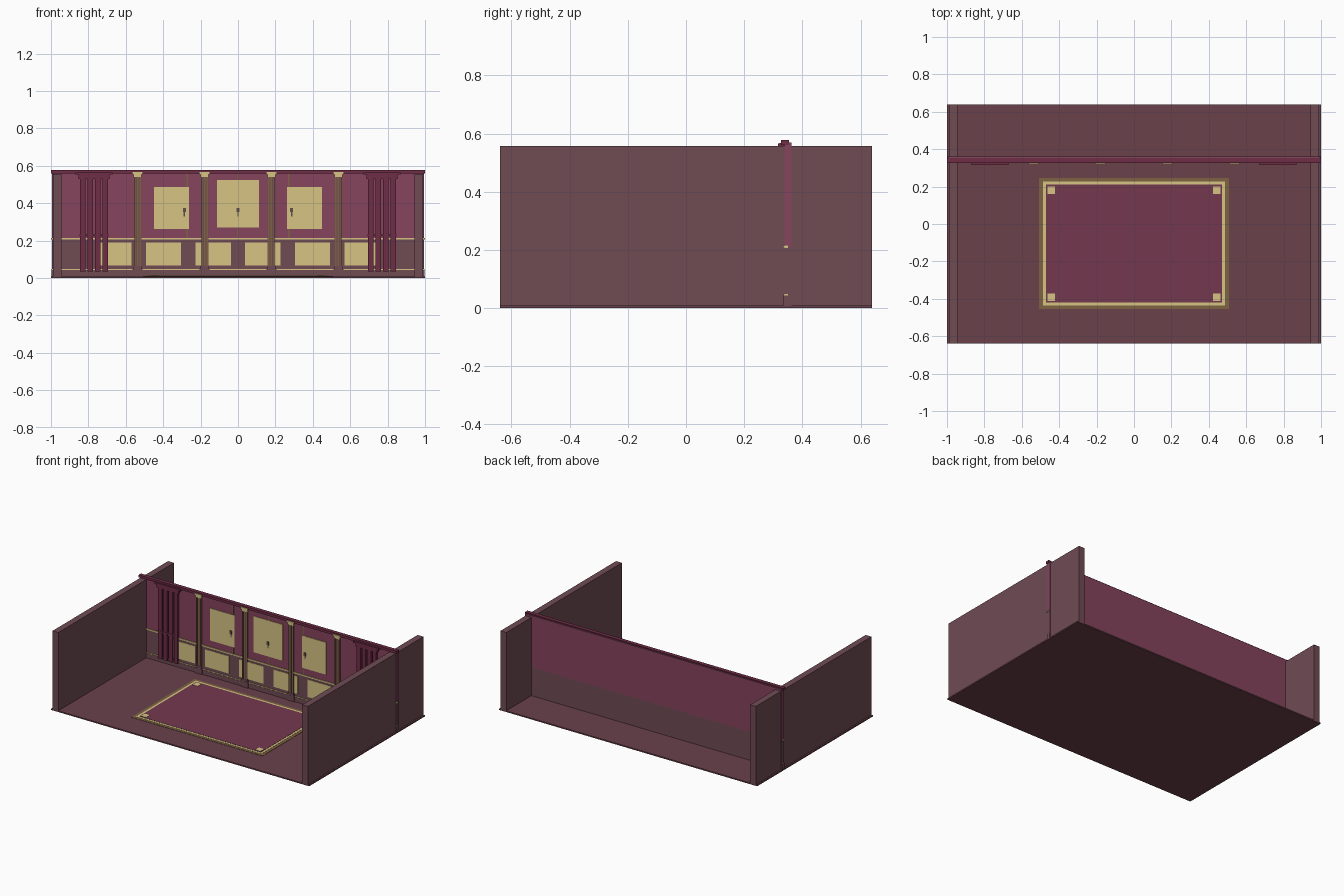
import bpy, bmesh


def lin(c):
    c /= 255
    return c / 12.92 if c <= 0.04045 else ((c + 0.055) / 1.055) ** 2.4


def mat(name, r, g, b):
    m = bpy.data.materials.new(name)
    m.diffuse_color = (lin(r), lin(g), lin(b), 1)
    return m


STONE = mat("stone", 112, 75, 84)
FLOOR = mat("floor_wood", 106, 65, 75)
PLUM = mat("plum_wall", 134, 68, 93)
CRIMSON = mat("crimson_cloth", 112, 45, 70)
RUG = mat("rug_red", 116, 56, 78)
GOLD = mat("gold", 214, 196, 132)
OLIVE = mat("dull_gold", 125, 98, 66)
DARK = mat("dark_metal", 95, 80, 70)


def boxes(name, material, *extents):
    """One object from boxes given as (x0, x1, y0, y1, z0, z1)."""
    bm = bmesh.new()
    for x0, x1, y0, y1, z0, z1 in extents:
        vs = bmesh.ops.create_cube(bm, size=1)["verts"]
        for v in vs:
            v.co = (x1 if v.co.x > 0 else x0, y1 if v.co.y > 0 else y0,
                    z1 if v.co.z > 0 else z0)
    me = bpy.data.meshes.new(name)
    bm.to_mesh(me)
    bm.free()
    me.materials.append(material)
    ob = bpy.data.objects.new(name, me)
    bpy.context.collection.objects.link(ob)
    return ob


# floor and side walls
boxes("floor", FLOOR, (-1, 1, -0.64, 0.64, 0, 0.009))
for side, s in (("left", -1), ("right", 1)):
    a, b = sorted((s * 0.945, s * 0.99))
    boxes(side + "_side_wall", STONE, (a, b, -0.64, 0.64, 0.005, 0.557))

# back wall: wainscot, upper wall and horizontal trims
boxes("wainscot", STONE, (-0.995, 0.995, 0.338, 0.362, 0.005, 0.208))
boxes("upper_wall", PLUM, (-0.995, 0.995, 0.338, 0.362, 0.208, 0.57))
boxes("baseboard", STONE, (-0.997, 0.997, 0.333, 0.361, 0.005, 0.043))
boxes("baseboard_bead", GOLD, (-0.996, 0.996, 0.3345, 0.35, 0.043, 0.048))
boxes("chair_rail", GOLD, (-1, 1, 0.333, 0.35, 0.206, 0.215))
boxes("crown_moulding", CRIMSON, (-1, 1, 0.327, 0.354, 0.56, 0.577))

# wainscot panels
for i in range(6):
    x = (i - 2.5) * 0.2655
    boxes("wainscot_panel", GOLD, (x - 0.094, x + 0.094, 0.335, 0.345, 0.068, 0.19))

# upper panels with seam strips and small handles
for cx, hw, z0, z1, hx in ((-0.356, 0.094, 0.262, 0.488, -0.287),
                           (0, 0.112, 0.27, 0.523, 0),
                           (0.356, 0.094, 0.262, 0.488, 0.287)):
    boxes("upper_panel", GOLD, (cx - hw, cx + hw, 0.334, 0.345, z0, z1))
    sx = hx * 0.95
    boxes("seam_strip", OLIVE, (sx - 0.004, sx + 0.004, 0.336, 0.345, 0.215, 0.56))
    boxes("panel_handle", DARK,
          (hx - 0.008, hx + 0.008, 0.328, 0.335, 0.352, 0.374),
          (hx - 0.004, hx + 0.004, 0.33, 0.335, 0.33, 0.352))

# fluted pilasters
for x in (-0.537, -0.179, 0.179, 0.537):
    boxes("pilaster_base", STONE, (x - 0.027, x + 0.027, 0.327, 0.34, 0.009, 0.048),
          (x - 0.023, x + 0.023, 0.328, 0.34, 0.048, 0.062))
    boxes("pilaster_shaft", STONE, (x - 0.02, x + 0.02, 0.33, 0.34, 0.06, 0.545))
    boxes("pilaster_flutes", OLIVE, *[(x + d - 0.004, x + d + 0.004, 0.3275, 0.332, 0.065, 0.54)
                                      for d in (-0.014, 0, 0.014)])
    boxes("pilaster_capital", GOLD, (x - 0.027, x + 0.027, 0.322, 0.34, 0.553, 0.568),
          (x - 0.022, x + 0.022, 0.326, 0.34, 0.54, 0.553))

# curtains with valance, folds and tie band
for x in (-0.77, 0.77):
    boxes("curtain_valance", CRIMSON, (x - 0.1, x + 0.1, 0.316, 0.34, 0.553, 0.565),
          (x - 0.084, x + 0.084, 0.319, 0.34, 0.53, 0.553))
    boxes("curtain_folds", CRIMSON, *[(x + d - 0.0145, x + d + 0.0145, 0.322, 0.338, 0.035, 0.535)
                                      for d in (-0.061, -0.0205, 0.0205, 0.061)])
    boxes("curtain_tie", CRIMSON, (x - 0.077, x + 0.077, 0.32, 0.338, 0.224, 0.234))

# rug with raised border and corner squares
boxes("rug_edge", OLIVE, (-0.508, 0.508, -0.455, 0.246, 0.008, 0.011))
boxes("rug_border", GOLD, (-0.487, 0.487, -0.436, 0.226, 0.009, 0.0125))
boxes("rug_field", RUG, (-0.471, 0.471, -0.42, 0.21, 0.01, 0.014))
boxes("rug_corners", GOLD, *[(x - 0.02, x + 0.02, y - 0.02, y + 0.02, 0.011, 0.0155)
                             for x in (-0.443, 0.443) for y in (-0.392, 0.18)])
